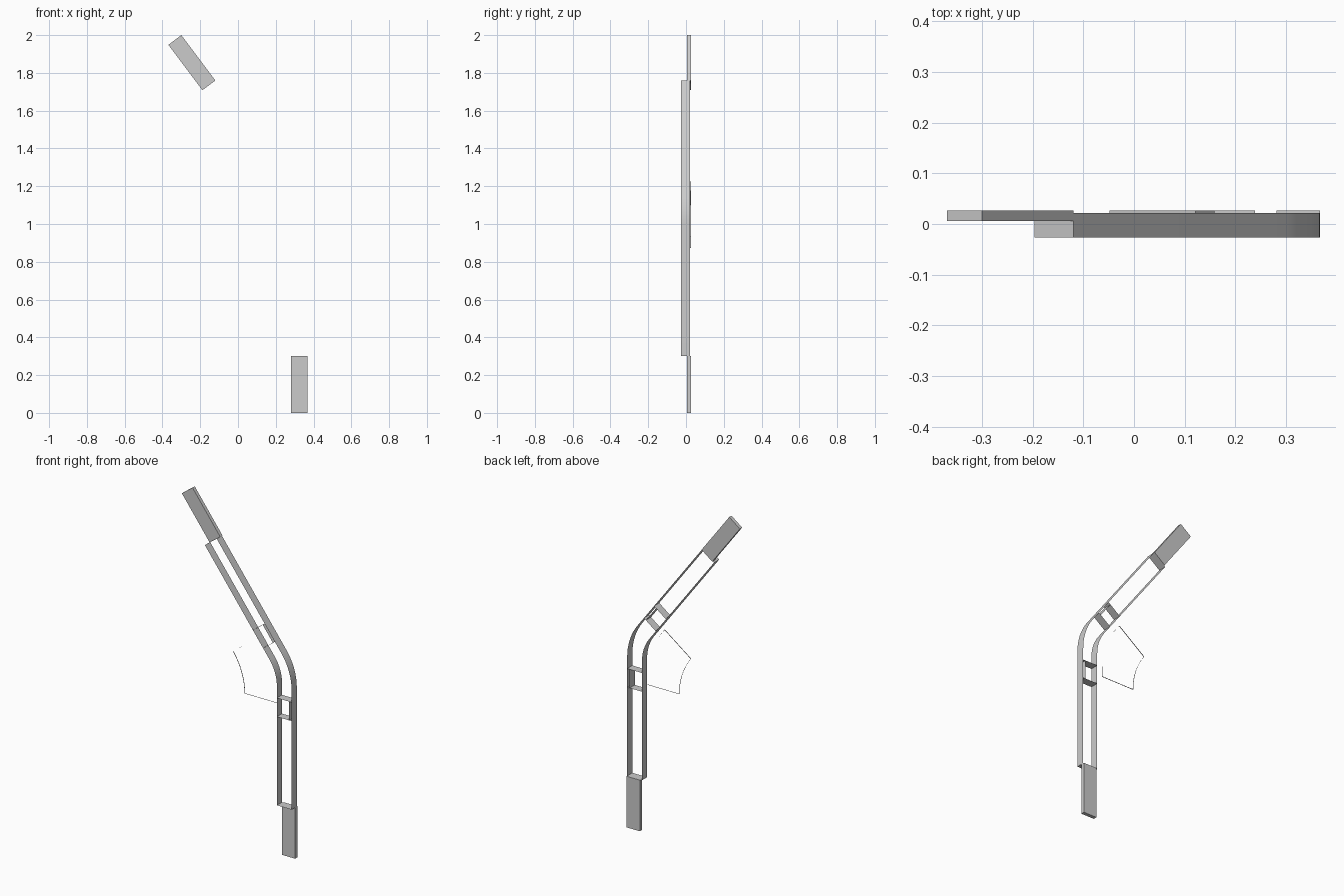
import bpy, bmesh, math

if "Cube" in bpy.data.objects:
    bpy.data.objects.remove(bpy.data.objects["Cube"])

# Mirror axis: passes through the bend centre, halfway between both arms
CX, CZ = 0.031, 0.9991
BEND = math.atan2(0.6, 0.8)
R_OUT, X_IN = 0.336, 0.271
R_IN = X_IN - CX
Y0, Y1, Y2 = -0.0265, 0.0215, 0.0265


def mirror(p):
    x, z = p[0] - CX, p[1] - CZ
    return (CX + 0.8 * x + 0.6 * z, CZ + 0.6 * x - 0.8 * z)


def arc(cx, cz, r, a0, a1, n):
    return [(cx + r * math.cos(a0 + (a1 - a0) * i / n),
             cz + r * math.sin(a0 + (a1 - a0) * i / n)) for i in range(n + 1)]


def extrude_profile(name, pts, y0, y1, closed=False, capped=False, shift=0.0, smooth=False):
    """Sweep an xz profile along y; shift slants the back edge along x before mirroring."""
    bm = bmesh.new()
    front = [bm.verts.new((x, y0, z)) for x, z in pts]
    back = [bm.verts.new((x, y1, z)) for x, z in pts]
    n = len(pts)
    for i in range(n if closed else n - 1):
        j = (i + 1) % n
        bm.faces.new((front[i], front[j], back[j], back[i]))
    if capped:
        bm.faces.new(front)
        bm.faces.new(back)
    bmesh.ops.recalc_face_normals(bm, faces=bm.faces)
    me = bpy.data.meshes.new(name)
    bm.to_mesh(me)
    bm.free()
    ob = bpy.data.objects.new(name, me)
    bpy.context.collection.objects.link(ob)
    if smooth:
        bpy.ops.object.select_all(action='DESELECT')
        ob.select_set(True)
        bpy.context.view_layer.objects.active = ob
        bpy.ops.object.shade_smooth_by_angle(angle=math.radians(30))
    return ob


# Bent open frame: outer wall, inner wall and both end walls
outer = [(CX + R_OUT, 0.3)] + arc(CX, CZ, R_OUT, 0, BEND, 8) + [mirror((CX + R_OUT, 0.3))]
inner = [(X_IN, 0.3)] + arc(CX, CZ, R_IN, 0, BEND, 8) + [mirror((X_IN, 0.3))]
extrude_profile("bent_frame", outer + inner[::-1], Y0, Y1, closed=True, smooth=True)

# Parts repeated on both arms
X_OUT = CX + R_OUT
for side, f in (("lower", lambda p: p), ("upper", mirror)):
    tab = [(0.281, 0), (X_OUT, 0), (X_OUT, 0.3), (0.281, 0.3)]
    extrude_profile(side + "_end_tab", [f(p) for p in tab], 0.0055, Y2, closed=True, capped=True)
    for label, z in (("outer", 0.82), ("inner", 0.93)):
        extrude_profile(f"{side}_{label}_cross_wall", [f((X_IN, z)), f((X_OUT, z))], Y0, Y1)
    extrude_profile(side + "_pocket_wall", [f((0.351, 0.82)), f((0.351, 0.93))], Y0, Y1)

# Thin guard strip beside the bend
leg = [(0.239, 0.935), (0.239, 0.873)]
d = CZ - 0.873
r = d / math.tan(BEND / 2)
curve = arc(CX - 0.004 - r, 0.873, r, 0, BEND, 8)
extrude_profile("guard_strip", leg + curve + [mirror(p) for p in leg[::-1]], Y1, Y2, smooth=True)
